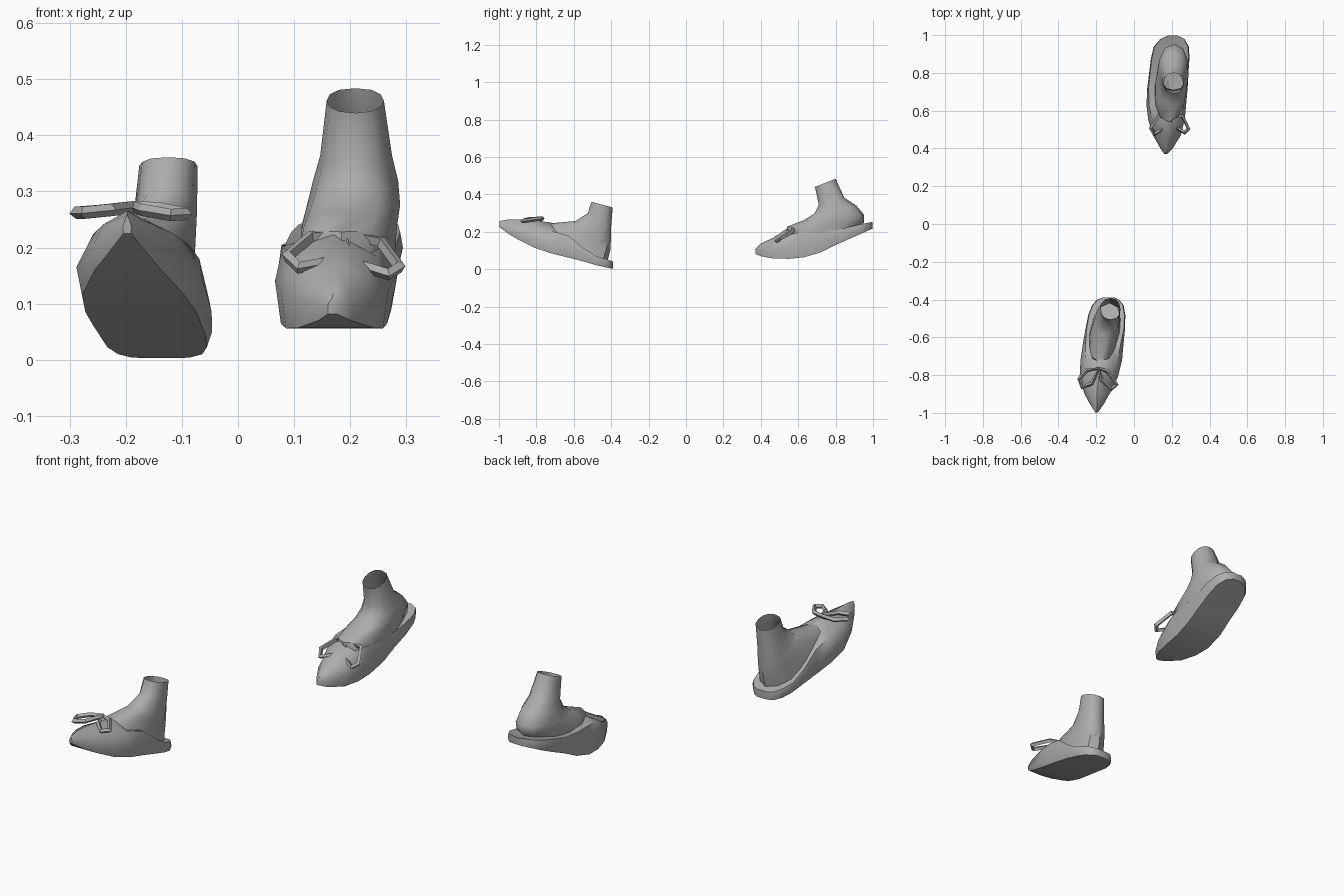
import bpy, bmesh, math

cube = bpy.data.objects.get("Cube")
if cube:
    bpy.data.objects.remove(cube, do_unlink=True)

grey = bpy.data.materials.new("plain grey")
grey.use_nodes = True
colour = (0.42, 0.42, 0.42, 1)
grey.diffuse_color = colour
grey.node_tree.nodes["Principled BSDF"].inputs["Base Color"].default_value = colour


def loft(name, rings, cap_start, cap_end, angle):
    """Skin a list of equal-length closed rings."""
    bm = bmesh.new()
    rows = [[bm.verts.new(p) for p in ring] for ring in rings]
    n = len(rows[0])
    for a, b in zip(rows, rows[1:]):
        for i in range(n):
            j = (i + 1) % n
            bm.faces.new((a[i], a[j], b[j], b[i]))
    if cap_start:
        bm.faces.new(rows[0])
    if cap_end:
        bm.faces.new(rows[-1])
    bmesh.ops.recalc_face_normals(bm, faces=bm.faces)
    mesh = bpy.data.meshes.new(name)
    bm.to_mesh(mesh)
    bm.free()
    mesh.materials.append(grey)
    ob = bpy.data.objects.new(name, mesh)
    bpy.context.collection.objects.link(ob)
    bpy.ops.object.select_all(action='DESELECT')
    ob.select_set(True)
    bpy.context.view_layer.objects.active = ob
    bpy.ops.object.shade_smooth_by_angle(angle=math.radians(angle))
    return ob


def shoe(name, stations):
    """Station: y, left x, right x, sole z, widest z, rim z, rim width ratio, crown z."""
    rings = []
    for y, xl, xr, zs, zm, zr, f, zc in stations:
        c, h = (xl + xr) / 2, (xr - xl) / 2
        s = h * 0.9
        rings.append([(c - s, y, zs), (c + s, y, zs), (xr, y, zm), (c + h * f, y, zr),
                      (c, y, zc), (c - h * f, y, zr), (xl, y, zm)])
    loft(name, rings, True, True, 50)


def foot(name, levels, sides=12):
    """Level: back y, back z, front y, front z, back x, front x, half width."""
    rings = []
    for yb, zb, yf, zf, xb, xf, w in levels:
        ring = []
        for i in range(sides):
            a = 2 * math.pi * i / sides
            t = (1 - math.cos(a)) / 2          # 0 at the heel, 1 at the front
            s = math.sin(a)
            side = math.copysign(abs(s) ** 0.8, s) * w
            ring.append((xb + (xf - xb) * t + side, yb + (yf - yb) * t, zb + (zf - zb) * t))
        rings.append(ring)
    loft(name, rings, False, True, 45)


def bow_loop(name, points):
    """Square-section ribbon bent into an angular loop."""
    curve = bpy.data.curves.new(name, 'CURVE')
    curve.dimensions = '3D'
    curve.bevel_depth = 0.011
    curve.bevel_resolution = 0
    spline = curve.splines.new('POLY')
    spline.points.add(len(points) - 1)
    for p, co in zip(spline.points, points):
        p.co = (*co, 1)
    spline.use_cyclic_u = True
    spline.use_smooth = False
    curve.materials.append(grey)
    bpy.context.collection.objects.link(bpy.data.objects.new(name, curve))


# Right shoe, toe raised
shoe("right_shoe", [
    (-.997, -.205, -.190, .225, .237, .250, .50, .258),
    (-.950, -.235, -.158, .190, .215, .248, .65, .266),
    (-.900, -.262, -.130, .160, .195, .242, .65, .266),
    (-.810, -.288, -.085, .115, .165, .225, .70, .260),
    (-.720, -.283, -.063, .085, .140, .205, .78, .250),
    (-.630, -.270, -.055, .063, .115, .180, .87, .170),
    (-.550, -.256, -.047, .042, .085, .115, .94, .090),
    (-.480, -.242, -.046, .022, .050, .070, .95, .060),
    (-.430, -.222, -.055, .010, .035, .055, .95, .050),
    (-.400, -.195, -.080, .004, .025, .045, .95, .042),
    (-.389, -.165, -.105, .003, .022, .040, .95, .040)])
foot("right_foot", [
    (-.392, .330, -.505, .361, -.124, -.124, .052),
    (-.400, .230, -.525, .300, -.128, -.130, .056),
    (-.402, .150, -.590, .258, -.130, -.150, .064),
    (-.405, .100, -.730, .245, -.130, -.180, .074),
    (-.420, .040, -.760, .170, -.130, -.185, .082)])
bow_loop("right_bow_outer_loop", [
    (-.185, -.765, .272), (-.250, -.775, .265), (-.290, -.820, .262),
    (-.275, -.865, .262), (-.225, -.845, .267)])
bow_loop("right_bow_inner_loop", [
    (-.185, -.765, .272), (-.140, -.780, .270), (-.092, -.850, .260),
    (-.120, -.875, .258), (-.170, -.825, .267)])

# Left shoe, heel raised
shoe("left_shoe", [
    (.371, .160, .176, .082, .098, .105, .50, .110),
    (.400, .140, .205, .070, .100, .125, .65, .138),
    (.470, .100, .248, .057, .110, .153, .72, .170),
    (.550, .076, .268, .056, .125, .185, .78, .225),
    (.630, .066, .276, .064, .140, .203, .87, .200),
    (.720, .070, .284, .090, .150, .205, .93, .190),
    (.800, .080, .288, .130, .175, .208, .95, .200),
    (.880, .090, .294, .165, .200, .228, .95, .220),
    (.940, .105, .290, .192, .218, .242, .95, .235),
    (.980, .140, .267, .210, .232, .250, .95, .245),
    (.997, .180, .230, .217, .236, .254, .95, .250)])
foot("left_foot", [
    (.800, .484, .690, .440, .209, .209, .051),
    (.846, .383, .710, .345, .212, .209, .064),
    (.910, .340, .686, .297, .212, .207, .076),
    (.953, .290, .630, .262, .212, .200, .083),
    (.952, .250, .540, .228, .212, .185, .085),
    (.900, .205, .540, .180, .210, .180, .085)])
bow_loop("left_bow_inner_loop", [
    (.188, .565, .225), (.130, .570, .220), (.088, .510, .184),
    (.108, .475, .164), (.175, .520, .176)])
bow_loop("left_bow_outer_loop", [
    (.188, .565, .225), (.255, .575, .210), (.288, .505, .165),
    (.268, .483, .152), (.200, .525, .173)])
